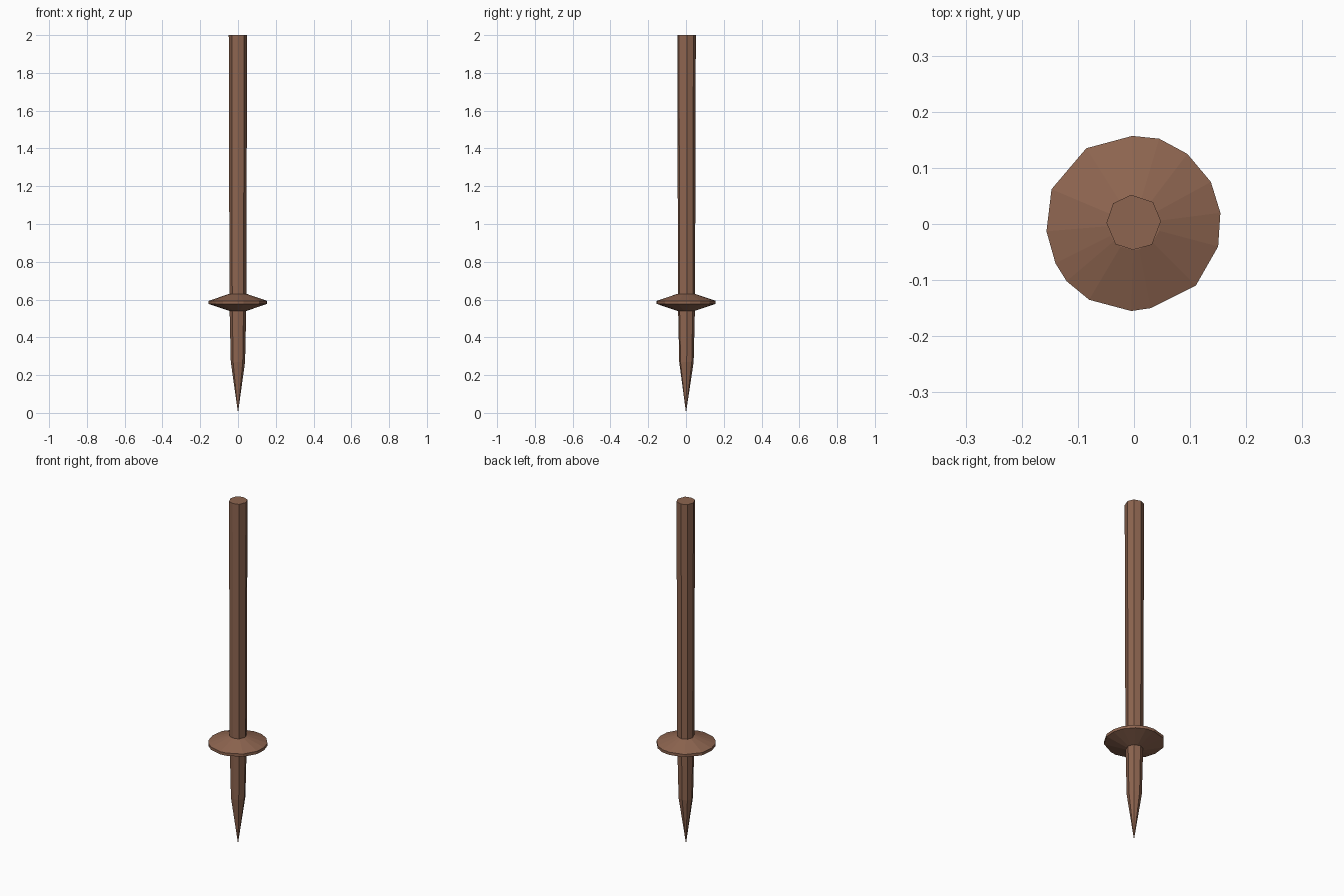
import bpy, bmesh

if "Cube" in bpy.data.objects:
    bpy.data.objects.remove(bpy.data.objects["Cube"])

wood = bpy.data.materials.new("brown_wood")
wood.diffuse_color = (0.27, 0.13, 0.08, 1)
wood.use_nodes = True
wood.node_tree.nodes["Principled BSDF"].inputs["Base Color"].default_value = wood.diffuse_color


def loft(name, outline, rings, tip=None):
    """Stack scaled copies of an outline: rings are (scale, z) from bottom to top."""
    bm = bmesh.new()
    loops = [[bm.verts.new((x * s, y * s, z)) for x, y in outline] for s, z in rings]
    n = len(outline)
    for a, b in zip(loops, loops[1:]):
        for i in range(n):
            j = (i + 1) % n
            bm.faces.new((a[i], a[j], b[j], b[i]))
    if tip is None:
        bm.faces.new(loops[0])
    else:
        point = bm.verts.new((0, 0, tip))
        for i in range(n):
            bm.faces.new((point, loops[0][i], loops[0][(i + 1) % n]))
    bm.faces.new(loops[-1])
    bmesh.ops.recalc_face_normals(bm, faces=bm.faces)
    mesh = bpy.data.meshes.new(name)
    bm.to_mesh(mesh)
    bm.free()
    mesh.materials.append(wood)
    ob = bpy.data.objects.new(name, mesh)
    bpy.context.collection.objects.link(ob)
    return ob


# Roughly hewn octagonal pole, sharpened to a point at the bottom
pole_outline = [(0.048, 0.005), (0.034, 0.039), (-0.005, 0.052), (-0.037, 0.037),
                (-0.049, 0.002), (-0.033, -0.036), (-0.002, -0.046), (0.032, -0.037)]
loft("pole", pole_outline, [(0.78, 0.27), (0.90, 0.53), (0.92, 0.63), (1.0, 2.0)], tip=0.0)

# Uneven disc guard with bevelled upper and lower sides
disc_outline = [(0.154, 0.02), (0.137, 0.075), (0.095, 0.125), (0.045, 0.152),
                (-0.003, 0.157), (-0.085, 0.135), (-0.147, 0.062), (-0.156, -0.013),
                (-0.14, -0.07), (-0.12, -0.102), (-0.08, -0.135), (-0.005, -0.155),
                (0.03, -0.15), (0.11, -0.11), (0.15, -0.04)]
loft("disc_guard", disc_outline, [(0.29, 0.54), (1.0, 0.577), (1.0, 0.593), (0.30, 0.63)])
